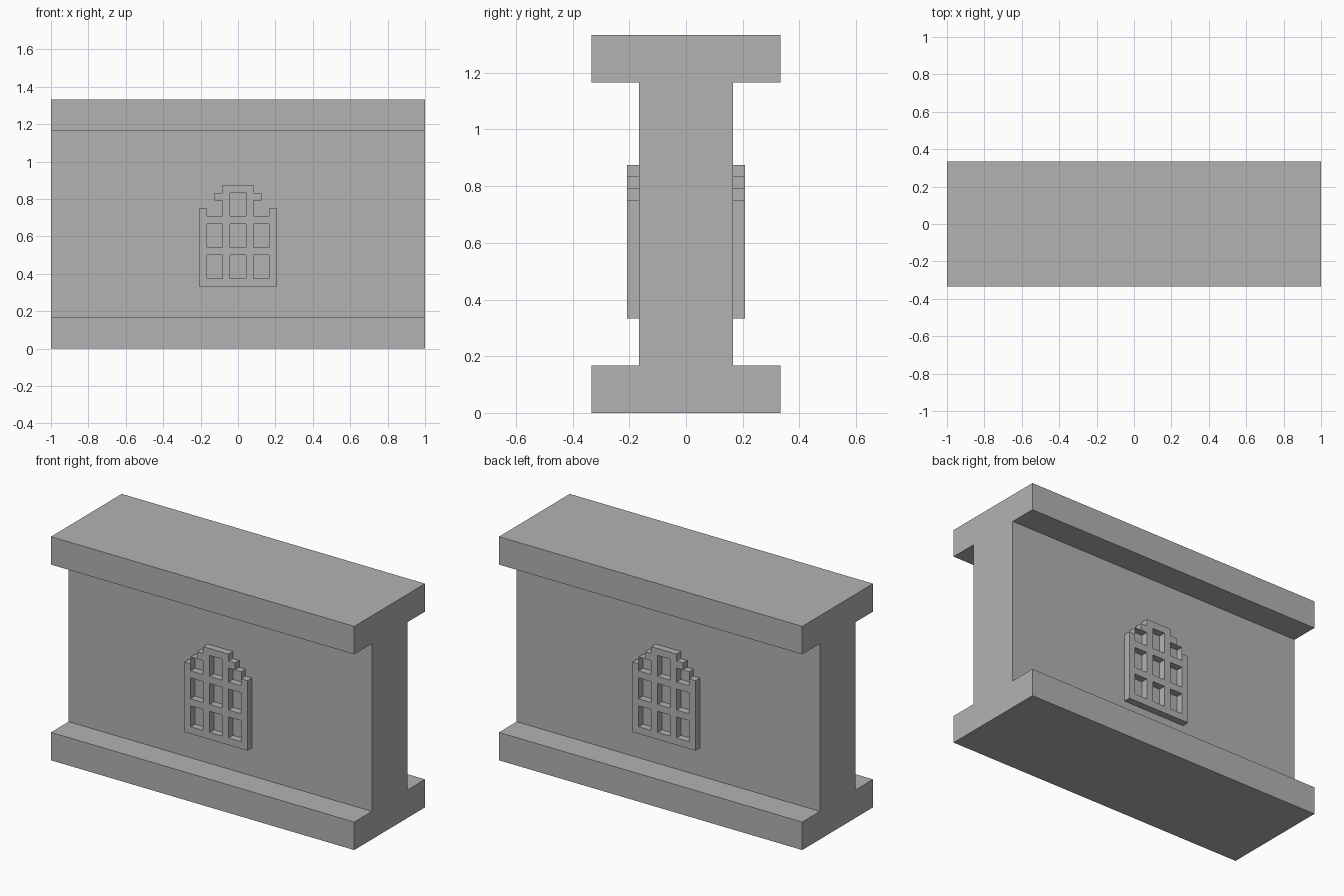
import bpy
import bmesh

cube = bpy.data.objects.get("Cube")
if cube:
    bpy.data.objects.remove(cube, do_unlink=True)

U = 1 / 24          # block size
WALL, DEPTH = 4, 5  # wall face and window frame face, in blocks from the centre

stone = bpy.data.materials.new("grey_stone")
stone.use_nodes = True
stone.diffuse_color = (0.45, 0.45, 0.45, 1)
stone.node_tree.nodes["Principled BSDF"].inputs["Base Color"].default_value = stone.diffuse_color


def finish(name, bm):
    bmesh.ops.remove_doubles(bm, verts=bm.verts, dist=1e-5)
    mesh = bpy.data.meshes.new(name)
    bm.to_mesh(mesh)
    bm.free()
    mesh.materials.append(stone)
    obj = bpy.data.objects.new(name, mesh)
    bpy.context.collection.objects.link(obj)
    return obj


# Wall with wide base and cap: one profile pushed along x
def build_wall():
    bm = bmesh.new()
    right = [(8, 0), (8, 4), (WALL, 4), (WALL, 28), (8, 28), (8, 32)]
    profile = right + [(-y, z) for y, z in reversed(right)]
    face = bm.faces.new([bm.verts.new((-1, y * U, z * U)) for y, z in profile])
    out = bmesh.ops.extrude_face_region(bm, geom=[face])
    moved = [v for v in out["geom"] if isinstance(v, bmesh.types.BMVert)]
    bmesh.ops.translate(bm, verts=moved, vec=(2, 0, 0))
    bmesh.ops.recalc_face_normals(bm, faces=bm.faces)
    return finish("wall", bm)


# Half width of the stepped arch at a given block row
def half_width(row):
    return 5 if row < 18 else 22 - row


# 0 = outside, 1 = open pane, 2 = frame
def cell(i, k):
    if not 8 <= k < 21 or not -half_width(k) <= i < half_width(k):
        return 0
    pane_column = i in (-4, -3, -1, 0, 2, 3)
    pane_row = 9 <= k < 20 and (k - 9) % 4 < 3
    return 1 if pane_column and pane_row and (abs(i + 0.5) < 2 or k < 19) else 2


# Stepped window frame, standing proud of the wall
def build_window(name, side):
    bm = bmesh.new()

    def quad(points, normal):
        f = bm.faces.new([bm.verts.new((x * U, side * y * U, z * U)) for x, y, z in points])
        f.normal_update()
        if f.normal.dot(normal) < 0:
            f.normal_flip()

    for i in range(-6, 6):
        for k in range(7, 22):
            here = cell(i, k)
            if here == 2:
                quad([(i, DEPTH, k), (i + 1, DEPTH, k), (i + 1, DEPTH, k + 1), (i, DEPTH, k + 1)],
                     (0, side, 0))
            # Walls wherever the kind of block changes
            for dx, dz in ((1, 0), (0, 1)):
                there = cell(i + dx, k + dz)
                if here == there:
                    continue
                s = 1 if here > there else -1
                a = (i + dx, k + dz)
                b = (i + 1, k + 1)
                quad([(a[0], WALL, a[1]), (b[0], WALL, b[1]),
                      (b[0], DEPTH, b[1]), (a[0], DEPTH, a[1])], (s * dx, 0, s * dz))
    return finish(name, bm)


build_wall()
build_window("front_window_frame", -1)
build_window("back_window_frame", 1)
